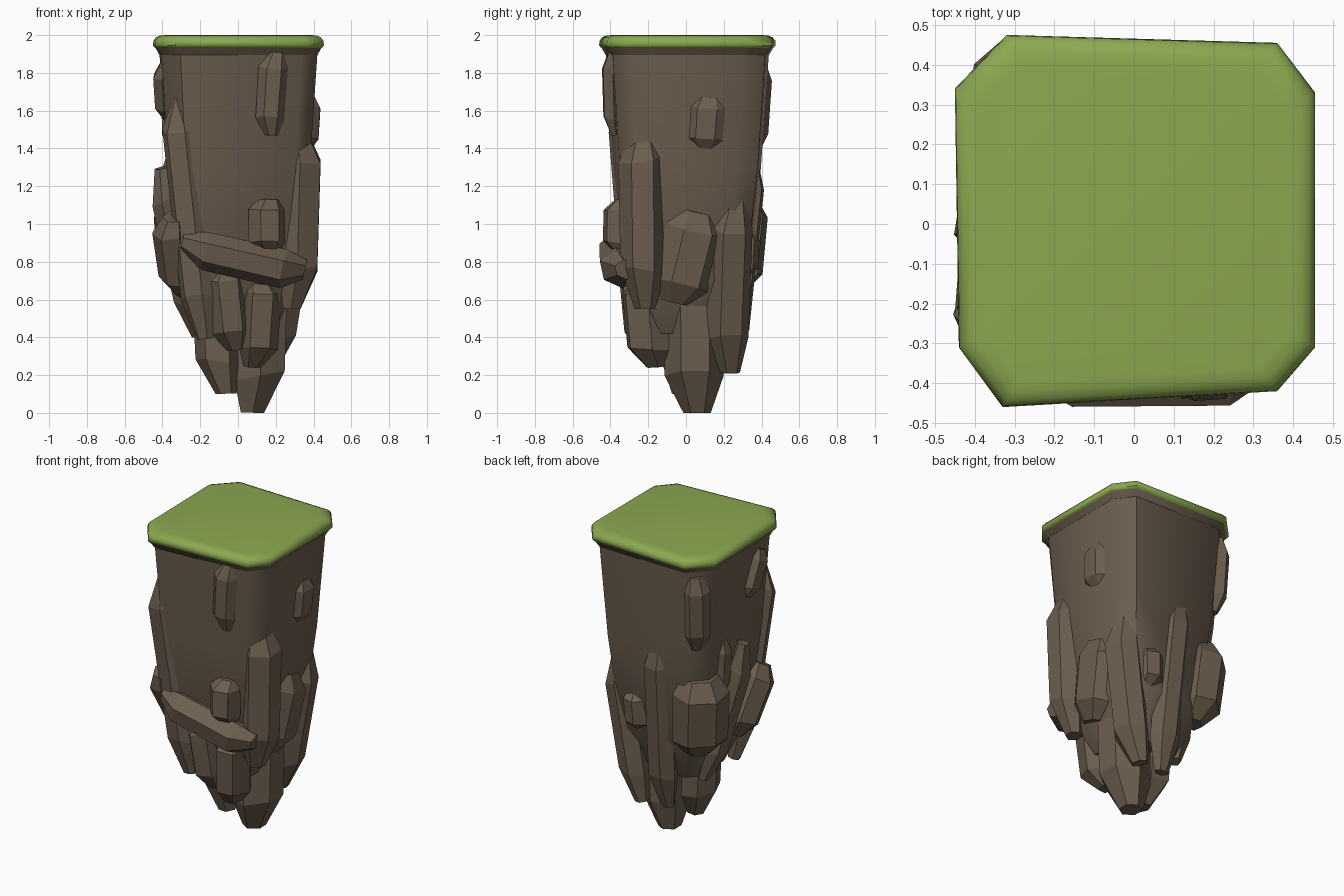
import bpy, bmesh, math, random
from mathutils import Vector

if "Cube" in bpy.data.objects:
    bpy.data.objects.remove(bpy.data.objects["Cube"])

random.seed(4)


def material(name, col):
    m = bpy.data.materials.new(name)
    m.diffuse_color = (*col, 1)
    m.use_nodes = True
    m.node_tree.nodes["Principled BSDF"].inputs["Base Color"].default_value = m.diffuse_color
    return m


ROCK = material("rock_brown", (0.15, 0.113, 0.078))
GRASS = material("grass_green", (0.26, 0.39, 0.08))


def loft(name, rings, mat, smooth=False):
    """Skin a stack of equal-sized rings and close both ends."""
    bm = bmesh.new()
    loops = [[bm.verts.new(p) for p in ring] for ring in rings]
    n = len(loops[0])
    for a, b in zip(loops, loops[1:]):
        for i in range(n):
            j = (i + 1) % n
            bm.faces.new((a[i], a[j], b[j], b[i]))
    bm.faces.new(loops[0][::-1])
    bm.faces.new(loops[-1])
    bmesh.ops.recalc_face_normals(bm, faces=bm.faces)
    me = bpy.data.meshes.new(name)
    bm.to_mesh(me)
    bm.free()
    me.materials.append(mat)
    ob = bpy.data.objects.new(name, me)
    bpy.context.collection.objects.link(ob)
    if smooth:
        bpy.ops.object.select_all(action='DESELECT')
        ob.select_set(True)
        bpy.context.view_layer.objects.active = ob
        bpy.ops.object.shade_smooth_by_angle(angle=math.radians(50))
    return ob


# Uneven octagon shared by cap and pillar
OUTLINE = [(-0.45, 0.34), (-0.32, 0.475), (0.36, 0.455), (0.455, 0.33),
           (0.455, -0.31), (0.36, -0.42), (-0.33, -0.46), (-0.44, -0.31)]


def slab(*levels):
    return [[(x * s, y * s, z) for x, y in OUTLINE] for z, s in levels]


# Grass cap, rock lip and tapering pillar
loft("grass_cap", slab((1.932, 0.975), (1.945, 1.0), (1.97, 0.995),
                       (1.988, 0.965), (1.997, 0.92), (2.0, 0.86)), GRASS, True)
loft("rock_lip", slab((1.895, 0.925), (1.915, 0.95), (1.936, 0.975)), ROCK, True)
loft("pillar", slab((0.42, 0.42), (0.7, 0.69), (1.3, 0.835), (1.91, 0.925)), ROCK, True)

SIDES = 6


def shard(name, p0, p1, w, d, ang, tip=0.45, cut=0.2):
    """Faceted rock from p0 to p1; w = half width, d = half depth facing ang."""
    p0, p1 = Vector(p0), Vector(p1)
    axis = (p1 - p0).normalized()
    a = math.radians(ang)
    out = Vector((math.cos(a), math.sin(a), 0))
    out = (out - axis * out.dot(axis)).normalized()
    side = axis.cross(out)
    turn = random.uniform(-0.2, 0.2)
    shape = []
    for i in range(SIDES):
        t = 2 * math.pi * (i + 0.5) / SIDES + turn
        r = random.uniform(1.0, 1.14)
        shape.append((r * math.cos(t), r * math.sin(t)))
    slant = random.uniform(-0.25, 0.25)
    length = (p1 - p0).length
    rings = []
    for t, s, sl in ((0, 0.45, 0), (cut, 0.97, 0.15),
                     (1 - cut * 0.9, 1.0, -0.12), (1, tip, 0)):
        shift = Vector()
        if t in (0, 1):
            shift = side * slant * w - out * d * 0.25
        c = p0.lerp(p1, t) + shift
        rings.append([c + out * u * d * s + side * v * w * s
                      + axis * u * sl * cut * length for u, v in shape])
    loft(name, rings, ROCK)


# Front face
shard("front_left_spike", (-.19, -.26, .39), (-.33, -.36, 1.70), .09, .065, -100, .15, .16)
shard("front_upper_chip", (.16, -.385, 1.47), (.19, -.395, 1.91), .075, .055, -90, .6)
shard("front_middle_chip", (.15, -.35, .84), (.15, -.34, 1.13), .09, .09, -85, .6)
shard("front_diagonal_slab", (-.30, -.36, .89), (.35, -.35, .74), .10, .105, -90, .5, .18)
shard("front_low_shard_left", (-.03, -.23, .33), (-.08, -.27, .80), .095, .085, -90)
shard("front_low_shard_right", (.10, -.18, .24), (.13, -.22, .74), .10, .125, -85)
shard("front_right_column", (.315, -.225, .55), (.34, -.235, 1.52), .115, .105, -50, .4)

# Right face
shard("right_upper_chip", (.37, .10, 1.39), (.385, .12, 1.67), .10, .06, 0, .7)
shard("right_leaning_chunk", (.295, -.05, .58), (.335, .07, 1.06), .15, .09, 0, .65)
shard("right_back_column", (.18, .22, .21), (.325, .25, 1.15), .11, .09, 18, .45)

# Back face
shard("back_column", (-.01, .24, .22), (-.045, .36, 1.39), .09, .075, 90, .4, .17)
shard("back_small_block", (.13, .30, .71), (.14, .31, .97), .08, .08, 75, .6)
shard("back_left_corner_chip", (-.335, .355, 1.37), (-.345, .385, 1.86), .075, .06, 135, .6)
shard("back_left_block", (-.28, .255, .63), (-.32, .295, 1.15), .17, .13, 138, .65)

# Left face
shard("left_upper_chip", (-.385, -.09, 1.56), (-.40, -.20, 1.84), .07, .05, 180, .6)
shard("left_flush_chip", (-.35, .13, 1.0), (-.37, .13, 1.36), .06, .04, 180, .5)
shard("left_long_shard", (-.23, .11, .40), (-.425, -.03, 1.29), .08, .07, 180, .5)
shard("left_leaning_block", (-.31, -.09, .63), (-.365, -.29, 1.04), .11, .09, 195, .6)

# Hanging bottom points
shard("bottom_main_point", (.115, .05, 0), (.135, .05, .90), .15, .145, 0, .8, .22)
shard("bottom_left_point", (-.10, 0, .10), (-.13, 0, .85), .13, .115, 200, .8, .22)
